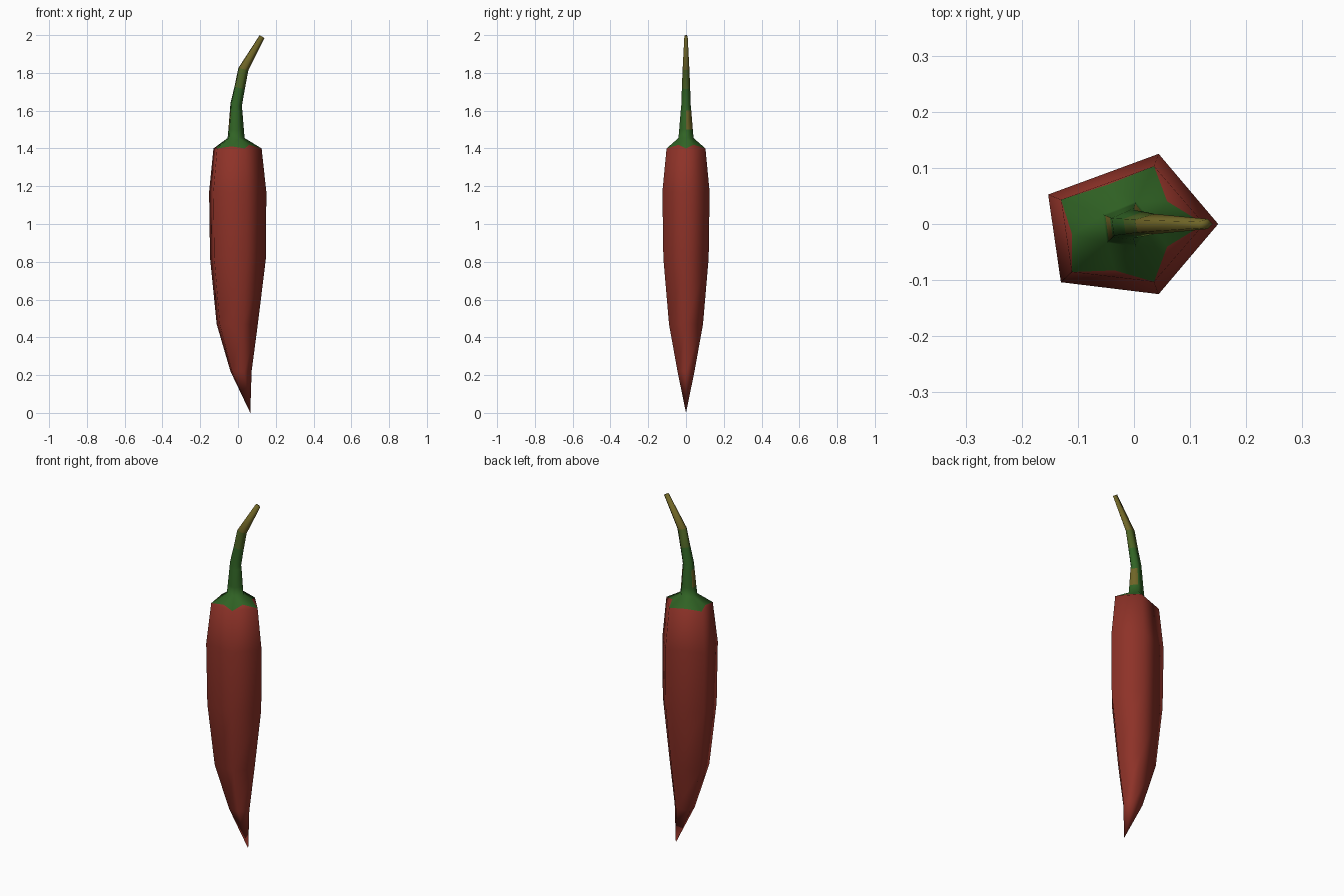
import bpy, bmesh
from mathutils import Vector

cube = bpy.data.objects.get("Cube")
if cube:
    bpy.data.objects.remove(cube, do_unlink=True)


def make_material(name, rgb):
    mat = bpy.data.materials.new(name)
    mat.use_nodes = True
    color = (*rgb, 1.0)
    mat.diffuse_color = color
    mat.node_tree.nodes["Principled BSDF"].inputs["Base Color"].default_value = color
    return mat


RED, GREEN, MOSS, OLIVE = range(4)
materials = [
    make_material("pepper red", (0.27, 0.032, 0.021)),
    make_material("stem green", (0.03, 0.125, 0.018)),
    make_material("moss green", (0.075, 0.125, 0.018)),
    make_material("dry olive", (0.16, 0.13, 0.02)),
]

# Uneven five-sided cross-section, scaled to fit each ring
SECTION = [(1, 0), (0.3, 1), (-1, 0.42), (-0.85, -0.83), (0.3, -1)]
SIDES = len(SECTION)

# Rings from bottom to top: height, left x, right x, half depth, tilt
POD = [
    (0.22, -0.040, 0.072, 0.045, 0),
    (0.47, -0.113, 0.105, 0.090, 0),
    (0.82, -0.148, 0.148, 0.120, 0),
    (1.17, -0.153, 0.150, 0.125, 0),
    (1.40, -0.130, 0.125, 0.103, 0),
]
STEM = [
    (1.455, -0.055, 0.035, 0.040, 0),
    (1.50, -0.051, 0.031, 0.036, 0),
    (1.60, -0.043, 0.023, 0.028, 0),
    (1.63, -0.040, 0.020, 0.025, 0.008),
    (1.72, -0.019, 0.036, 0.022, 0.006),
    (1.82, 0.002, 0.055, 0.018, 0.006),
    (1.992, 0.115, 0.140, 0.009, 0.008),
]
# How far the red shows up the shoulder between calyx points
NOTCHES = [0.35, 0.06, 0.15, 0.2, 0.35]

bm = bmesh.new()


def add_ring(ring):
    z, left, right, depth, tilt = ring
    mid, half = (left + right) / 2, (right - left) / 2
    return [bm.verts.new((mid + half * u, depth * v, z - tilt * u)) for u, v in SECTION]


def add_face(verts, material):
    face = bm.faces.new(verts)
    face.material_index = material
    face.smooth = True


def bridge(low, high, rule):
    for i in range(SIDES):
        j = (i + 1) % SIDES
        add_face((low[i], low[j], high[j], high[i]), rule(i))


def stem_color(level, side):
    if level == 1 and side in (0, 2):
        return OLIVE
    return (GREEN, GREEN, GREEN, GREEN, MOSS, OLIVE)[level]


# Pod with a pointed, off-centre tip
pod = [add_ring(r) for r in POD]
tip = bm.verts.new((0.065, 0, 0))
for i in range(SIDES):
    add_face((tip, pod[0][(i + 1) % SIDES], pod[0][i]), RED)
for low, high in zip(pod, pod[1:]):
    bridge(low, high, lambda side: RED)

# Bent stem with a closed end
stem = [add_ring(r) for r in STEM]
for level, (low, high) in enumerate(zip(stem, stem[1:])):
    bridge(low, high, lambda side: stem_color(level, side))
add_face(stem[-1], OLIVE)

# Star-shaped calyx joining pod and stem
rim, neck = pod[-1], stem[0]
for i in range(SIDES):
    j = (i + 1) % SIDES
    outer: Vector = (rim[i].co + rim[j].co) / 2
    inner: Vector = (neck[i].co + neck[j].co) / 2
    notch = bm.verts.new(outer.lerp(inner, NOTCHES[i]))
    add_face((rim[i], rim[j], notch), RED)
    add_face((rim[i], notch, neck[i]), GREEN)
    add_face((notch, rim[j], neck[j]), GREEN)
    add_face((notch, neck[j], neck[i]), GREEN)

bmesh.ops.recalc_face_normals(bm, faces=bm.faces)
mesh = bpy.data.meshes.new("chili_pepper")
bm.to_mesh(mesh)
bm.free()
for mat in materials:
    mesh.materials.append(mat)
pepper = bpy.data.objects.new("chili_pepper", mesh)
bpy.context.collection.objects.link(pepper)
